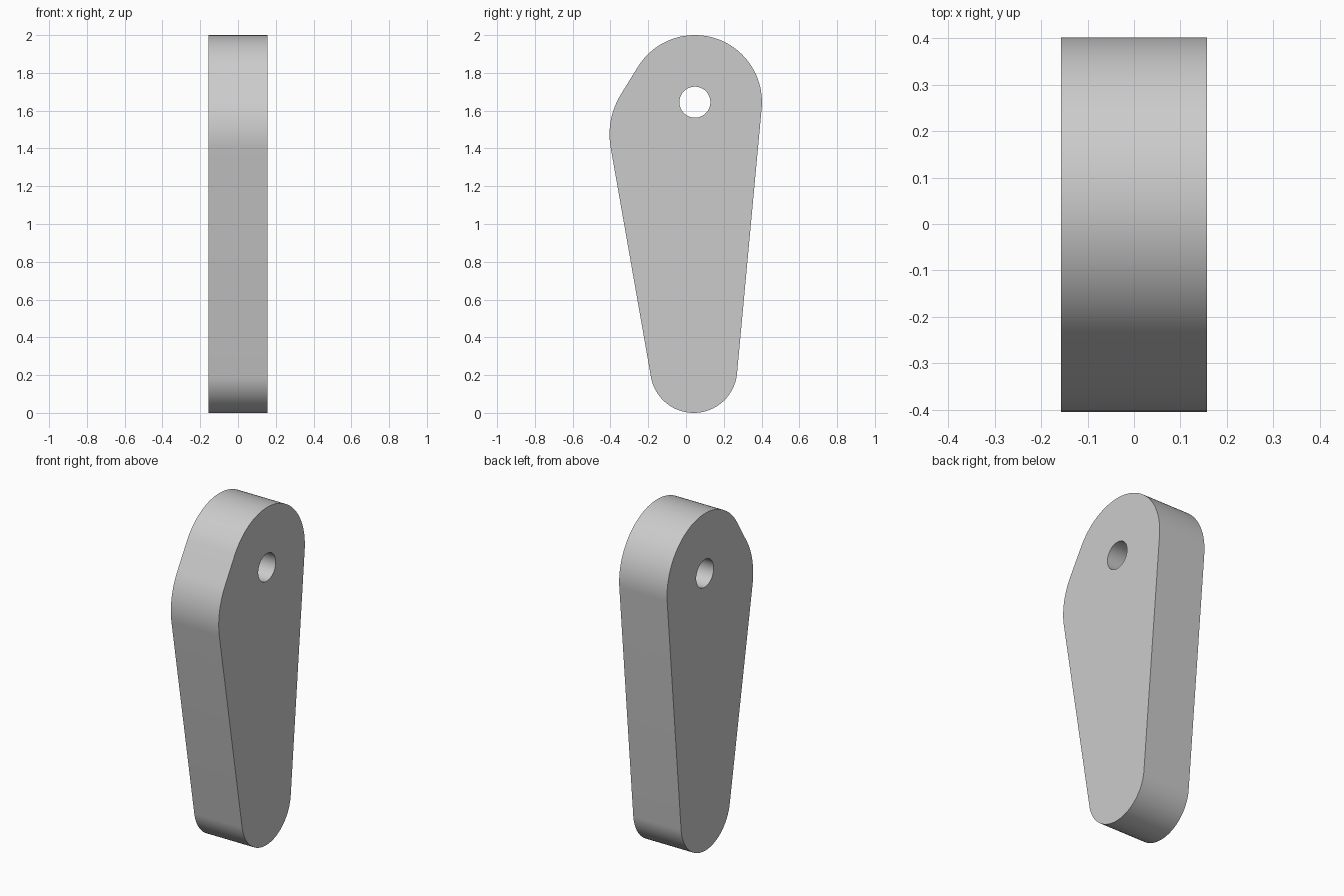
import bpy, bmesh, math

HALF_WIDTH = 0.157

# Remove the default cube
cube = bpy.data.objects.get("Cube")
if cube:
    bpy.data.objects.remove(cube, do_unlink=True)

# Single grey material
grey = bpy.data.materials.new("light grey")
grey.use_nodes = True
colour = (0.6, 0.6, 0.6, 1)
grey.diffuse_color = colour
grey.node_tree.nodes["Principled BSDF"].inputs["Base Color"].default_value = colour


def arc(y, z, radius, start, end, steps):
    """Points (y, z) along an arc, angles in degrees."""
    angles = [math.radians(start + (end - start) * i / steps) for i in range(steps + 1)]
    return [(y + radius * math.cos(a), z + radius * math.sin(a)) for a in angles]


def tangent(a, b):
    """Normal angle of the outer tangent from circle a to circle b, anticlockwise."""
    dy, dz = b[0] - a[0], b[1] - a[1]
    angle = math.atan2(dz, dy) - math.acos((a[2] - b[2]) / math.hypot(dy, dz))
    return math.degrees(angle)


# Outline: three rounded lobes (y, z, radius) joined by tangent lines
crown = (0.047, 1.645, 0.355)
shoulder = (-0.005, 1.475, 0.40)
foot = (0.041, 0.23, 0.23)
lobes = [crown, shoulder, foot]
outline = []
for i, lobe in enumerate(lobes):
    start = tangent(lobes[i - 1], lobe)
    end = tangent(lobe, lobes[(i + 1) % 3])
    sweep = (end - start) % 360
    outline += arc(*lobe, start, start + sweep, max(12, int(sweep / 3)))

# Pivot hole outline
hole = arc(0.047, 1.645, 0.082, 0, 360, 64)[:-1]

# Flat side with the hole, then extruded across the width
bm = bmesh.new()
edges = []
for ring in (outline, hole):
    verts = [bm.verts.new((-HALF_WIDTH, y, z)) for y, z in ring]
    edges += [bm.edges.new((v, verts[i - 1])) for i, v in enumerate(verts)]
bmesh.ops.triangle_fill(bm, edges=edges, use_beauty=True)
side = bmesh.ops.extrude_face_region(bm, geom=bm.faces[:], use_keep_orig=True)
moved = [g for g in side["geom"] if isinstance(g, bmesh.types.BMVert)]
bmesh.ops.translate(bm, verts=moved, vec=(2 * HALF_WIDTH, 0, 0))
bmesh.ops.recalc_face_normals(bm, faces=bm.faces[:])

mesh = bpy.data.meshes.new("lever_arm")
bm.to_mesh(mesh)
bm.free()
mesh.materials.append(grey)
lever = bpy.data.objects.new("lever_arm", mesh)
bpy.context.collection.objects.link(lever)

# Smooth rounded rim with crisp side edges
bpy.ops.object.select_all(action="DESELECT")
lever.select_set(True)
bpy.context.view_layer.objects.active = lever
bpy.ops.object.shade_smooth_by_angle(angle=math.radians(30))
